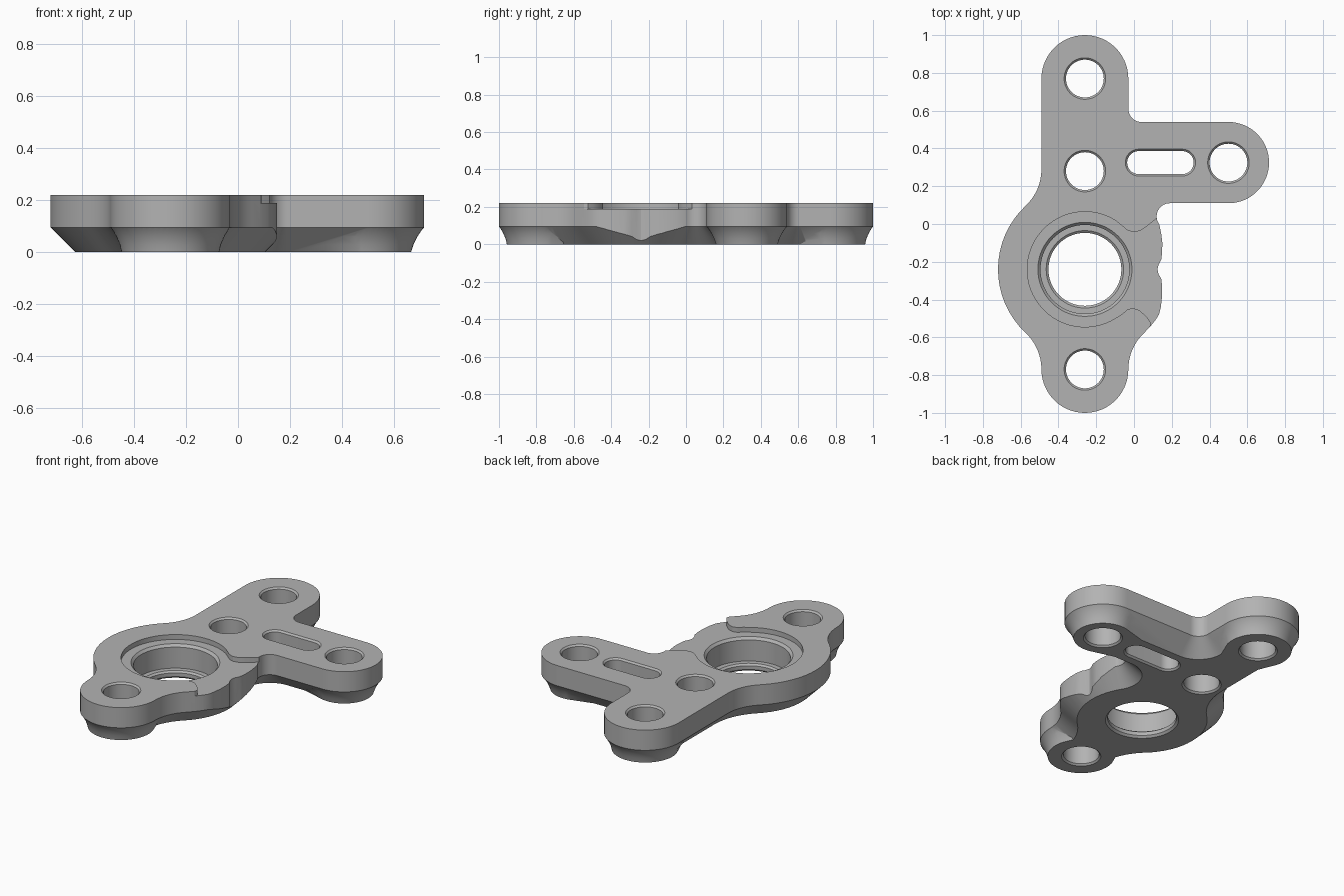
import bpy, bmesh
from math import sin, cos, radians, ceil, hypot

cube = bpy.data.objects.get("Cube")
if cube:
    bpy.data.objects.remove(cube, do_unlink=True)

TOP, EDGE = 0.22, 0.095          # plate top, start of the lower bevel
BORE = (-0.26, -0.24)            # centre of the large bore

metal = bpy.data.materials.new("grey metal")
metal.use_nodes = True
grey = (0.45, 0.45, 0.45, 1)
metal.diffuse_color = grey
metal.node_tree.nodes["Principled BSDF"].inputs["Base Color"].default_value = grey


def arc(c, r, a0, a1, step=6):
    n = max(2, ceil(abs(a1 - a0) / step))
    angles = [radians(a0 + (a1 - a0) * i / n) for i in range(n + 1)]
    return [(c[0] + r * cos(a), c[1] + r * sin(a)) for a in angles]


def tidy(points):
    """Drop points that coincide with the one before."""
    return [p for i, p in enumerate(points)
            if hypot(p[0] - points[i - 1][0], p[1] - points[i - 1][1]) > 0.002]


def loft(name, levels):
    """Closed solid through (z, ring) levels with equal point counts."""
    bm = bmesh.new()
    rings = [[bm.verts.new((x, y, z)) for x, y in ring] for z, ring in levels]
    n = len(rings[0])
    for low, high in zip(rings, rings[1:]):
        for i in range(n):
            j = (i + 1) % n
            bm.faces.new((low[i], low[j], high[j], high[i]))
    bm.faces.new(rings[0][::-1])
    bm.faces.new(rings[-1])
    bmesh.ops.recalc_face_normals(bm, faces=bm.faces)
    mesh = bpy.data.meshes.new(name)
    bm.to_mesh(mesh)
    bm.free()
    mesh.materials.append(metal)
    obj = bpy.data.objects.new(name, mesh)
    bpy.context.collection.objects.link(obj)
    return obj


def combine(target, tool, operation):
    """Apply a boolean and discard the tool."""
    mod = target.modifiers.new(operation.lower(), "BOOLEAN")
    mod.operation, mod.object, mod.solver = operation, tool, "EXACT"
    bpy.context.view_layer.objects.active = target
    bpy.ops.object.modifier_apply(modifier=mod.name)
    bpy.data.objects.remove(tool, do_unlink=True)


# Outline: tangent arcs, convex (+1) or concave (-1), inset by d
ARCS = [
    ((-0.26, -0.77), 0.23, 180, 360, 1),       # front lobe
    ((0.236, -0.77), 0.266, 180, 133.1, -1),
    (BORE, 0.46, -46.9, 31.9, 1),              # hub, left side
    ((0.19, 0.04), 0.07, 211.9, 90, -1),
    ((0.5, 0.325), 0.215, -90, 90, 1),         # side arm end
    ((0.04, 0.61), 0.07, 270, 180, -1),
    ((-0.26, 0.77), 0.23, 0, 180, 1),          # rear lobe
    ((-0.756, 0.29), 0.266, 0, -46.9, -1),
    (BORE, 0.46, 133.1, 226.9, 1),             # hub, right side
    ((-0.756, -0.77), 0.266, 46.9, 0, -1),
]


def outline(d):
    points = []
    for i, (c, r, a0, a1, sign) in enumerate(ARCS):
        ring = arc(c, r - sign * d, a0, a1)
        # Tangent neighbours share their end point
        end = ring[-1]
        nc, nr, na, _, ns = ARCS[(i + 1) % len(ARCS)]
        nxt = arc(nc, nr - ns * d, na, na + 1)[0]
        if hypot(end[0] - nxt[0], end[1] - nxt[1]) < 0.01:
            ring.pop()
        points += ring
    return points


bracket = loft("bracket_plate", [(0, outline(EDGE)), (EDGE, outline(0)), (TOP, outline(0))])


# Flared feet below the three lobes, tapering into the arms
def foot(c, heading, radii):
    levels = []
    for z, r in zip((0, 0.03, 0.06, 0.094, 0.15), radii + radii[-1:]):
        ring = arc(c, r, heading - 105, heading + 105)
        h = radians(heading)
        w = 0.11 + min(z, EDGE)
        for side in (1, -1):
            ring.append((c[0] - 0.22 * cos(h) - side * w * sin(h),
                         c[1] - 0.22 * sin(h) + side * w * cos(h)))
        levels.append((z, ring))
    return loft("foot", levels)


WIDE = [0.188, 0.195, 0.208, 0.228]
SLIM = [0.165, 0.175, 0.19, 0.213]
for centre, heading, radii in (((-0.26, -0.77), -90, WIDE), ((-0.26, 0.77), 90, WIDE),
                               ((0.5, 0.325), 0, SLIM)):
    combine(bracket, foot(centre, heading, radii), "UNION")

# Wavy trimmed side of the hub
wave = [(0.133, 0.003), (0.144, -0.05), (0.15, -0.1), (0.149, -0.15), (0.144, -0.19),
        (0.13, -0.215), (0.124, -0.24), (0.13, -0.265), (0.144, -0.29), (0.149, -0.33),
        (0.149, -0.38), (0.142, -0.44), (0.13, -0.49), (0.3, -0.49), (0.3, 0.003)]
combine(bracket, loft("side_cutter", [(-0.1, wave), (0.4, wave)]), "DIFFERENCE")

# Shallow recess round the bore, opening to the trimmed side
recess = arc(BORE, 0.305, 58, 302) + [
    (-0.06, -0.475), (-0.035, -0.452), (-0.005, -0.445), (0.03, -0.457), (0.07, -0.495),
    (0.09, -0.525), (0.08, -0.56), (0.12, -0.62), (0.3, -0.55), (0.3, 0.05), (0.135, 0.045),
    (0.11, 0.022), (0.065, -0.015), (0.03, -0.037), (-0.005, -0.043), (-0.035, -0.033),
    (-0.06, -0.012)]
combine(bracket, loft("recess_cutter", [(0.19, recess), (0.4, recess)]), "DIFFERENCE")


# Bore with a ledge, chamfered at each edge
def round_cutter(name, c, profile):
    return loft(name, [(z, arc(c, r, 0, 355, 5)) for z, r in profile])


combine(bracket, round_cutter("bore_cutter", BORE, [
    (-0.1, 0.205), (0, 0.205), (0.012, 0.193), (0.035, 0.193), (0.045, 0.205), (0.0451, 0.235),
    (0.175, 0.235), (0.19, 0.249), (0.3, 0.249)]), "DIFFERENCE")

# Screw holes and slot, chamfered top and bottom
CHAMFER = [(-0.1, 0.01), (0, 0.01), (0.01, 0), (TOP - 0.01, 0), (TOP, 0.01), (0.4, 0.01)]
for hole in ((-0.26, -0.77), (-0.26, 0.28), (-0.26, 0.77), (0.5, 0.325)):
    combine(bracket, round_cutter("hole_cutter", hole, [(z, 0.1 + e) for z, e in CHAMFER]),
            "DIFFERENCE")


def stadium(r):
    return arc((0.255, 0.325), r, -90, 90) + arc((0.025, 0.325), r, 90, 270)


combine(bracket, loft("slot_cutter", [(z, stadium(0.061 + e)) for z, e in CHAMFER]), "DIFFERENCE")

# Smooth curved walls, keep edges sharp
bpy.ops.object.select_all(action="DESELECT")
bracket.select_set(True)
bpy.context.view_layer.objects.active = bracket
bpy.ops.object.shade_smooth_by_angle(angle=radians(25))
